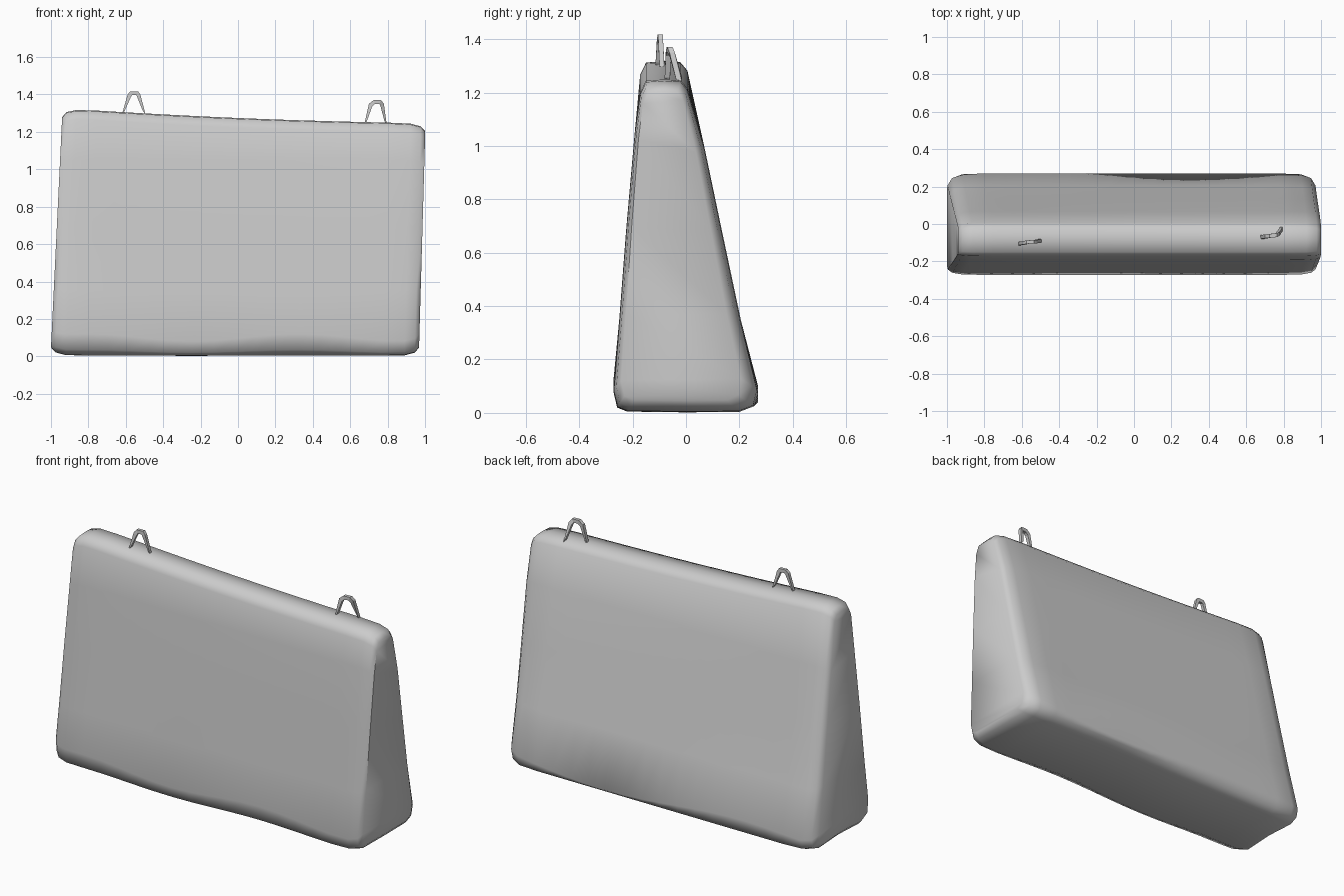
import bpy, bmesh, math
from mathutils import Vector

cube = bpy.data.objects.get("Cube")
if cube:
    bpy.data.objects.remove(cube, do_unlink=True)

grey = bpy.data.materials.new("soft grey")
grey.use_nodes = True
grey.diffuse_color = (0.6, 0.6, 0.6, 1)
grey.node_tree.nodes["Principled BSDF"].inputs["Base Color"].default_value = (0.6, 0.6, 0.6, 1)


def add_object(name, bm):
    bmesh.ops.recalc_face_normals(bm, faces=bm.faces)
    mesh = bpy.data.meshes.new(name)
    bm.to_mesh(mesh)
    bm.free()
    mesh.materials.append(grey)
    obj = bpy.data.objects.new(name, mesh)
    bpy.context.collection.objects.link(obj)
    return obj


def top_height(s):
    """Height of the sloping, slightly sagging top edge, s from 0 to 1."""
    return 1.325 - 0.08 * s - 0.012 * math.sin(math.pi * s)


def section(s):
    """Rounded wedge outline (y, z) at position s along the bag."""
    top = top_height(s)
    dent = 0.5 + 0.5 * math.sin(11 * s + 0.5)
    low = 0.05 + 0.04 * dent
    rear = 0.05 + 0.03 * math.sin(7 * s)
    return [(-0.22 + 0.03 * dent, 0.005), (-0.258, low * 0.4), (-0.272, low + 0.03),
            (-0.25, 0.35), (-0.223, 0.7), (-0.192, 1.05), (-0.172, top - 0.05),
            (-0.15, top - 0.005), (-0.08, top), (-0.02, top - 0.004), (0.006, top - 0.035),
            (0.068, 1.0), (0.135, 0.68), (0.205, 0.35), (0.27, rear + 0.02),
            (0.255, 0.025), (0.2, 0.004), (0, 0.002 + 0.015 * dent)]


# Bag: wedge sections joined from side to side, drawn in towards the ends
bm = bmesh.new()
steps = 16
stations = [(0, 0.09), (0.012, 0.035), (0.04, 0.006)]
stations += [(0.04 + 0.92 * i / steps, 0) for i in range(1, steps)]
stations += [(0.96, 0.006), (0.988, 0.035), (1, 0.09)]
rings = []
for s, shrink in stations:
    ring = []
    for y, z in section(s):
        left = -1 + 0.06 * z / 1.33
        right = 0.968 + 0.032 * min(1, z / 1.2)
        mid_y = -0.08 + 0.08 * (1 - z / 1.3)
        # The back corners are rounder than the front ones
        pull = shrink * (1.3 if y > mid_y else 0.6)
        y += (mid_y - y) * min(1, pull * 2)
        z += (0.65 - z) * shrink * 0.75
        ring.append(bm.verts.new((left + (right - left) * s, y, z)))
    rings.append(ring)
count = len(rings[0])
for a, b in zip(rings, rings[1:]):
    for i in range(count):
        j = (i + 1) % count
        bm.faces.new((a[i], a[j], b[j], b[i]))
# End panels: strips between the matching front and back points
for ring, bulge in ((rings[0], -0.004), (rings[-1], 0.004)):
    front, back = ring[0:9], [ring[17]] + ring[:8:-1][1:]
    back = [ring[17], ring[16], ring[15], ring[14], ring[13], ring[12], ring[11], ring[10], ring[9]]
    for i in range(8):
        bm.faces.new((front[i], front[i + 1], back[i + 1], back[i]))
bag = add_object("bag_body", bm)
bpy.context.view_layer.objects.active = bag
bag.select_set(True)
bpy.ops.object.shade_smooth_by_angle(angle=math.radians(60))
bag.select_set(False)


# Hanging loops: flat straps folded over the top edge
def strap_loop(name, path, thickness, width):
    bm = bmesh.new()
    points = [Vector(p) for p in path]
    middle = sum(points, Vector()) / len(points)
    sections = []
    for p in points:
        inward = (middle - p) * Vector((1, 0, 1))
        inner = p + inward.normalized() * thickness
        offset = Vector((0, width / 2, 0))
        sections.append([bm.verts.new(q) for q in (p - offset, p + offset, inner + offset, inner - offset)])
    for a, b in zip(sections, sections[1:]):
        for i in range(4):
            j = (i + 1) % 4
            bm.faces.new((a[i], a[j], b[j], b[i]))
    bm.faces.new(sections[0])
    bm.faces.new(sections[-1])
    return add_object(name, bm)


strap_loop("right_loop", [(-0.62, -0.105, 1.295), (-0.59, -0.1, 1.4), (-0.575, -0.097, 1.417),
                          (-0.535, -0.095, 1.417), (-0.522, -0.095, 1.4), (-0.495, -0.09, 1.295)],
           0.022, 0.018)
strap_loop("left_loop", [(0.675, -0.07, 1.24), (0.7, -0.066, 1.35), (0.725, -0.063, 1.37),
                         (0.765, -0.06, 1.37), (0.78, -0.052, 1.35), (0.795, -0.025, 1.24)],
           0.022, 0.02)
